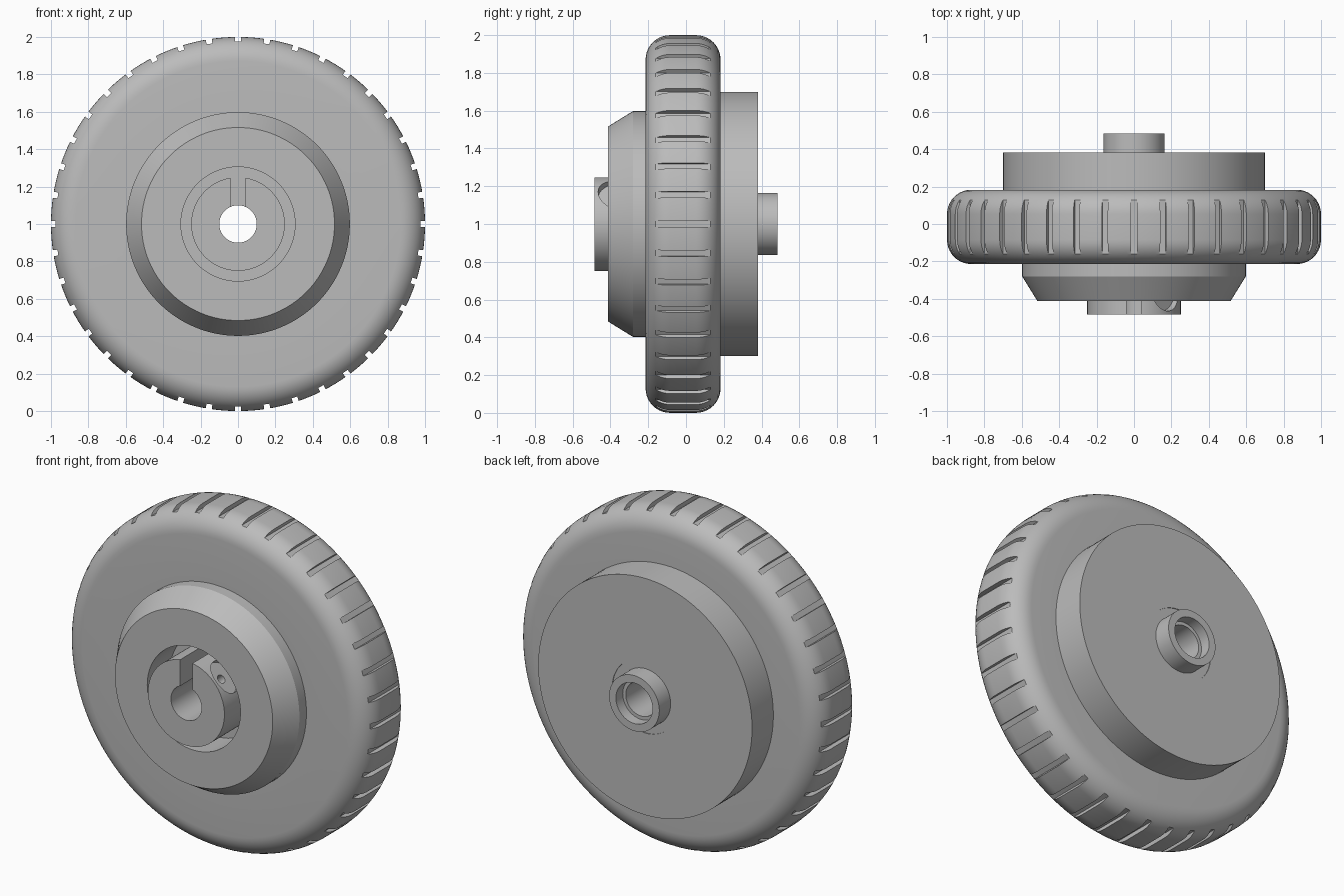
import bpy, bmesh, math
from mathutils import Matrix, Vector

if "Cube" in bpy.data.objects:
    bpy.data.objects.remove(bpy.data.objects["Cube"])

grey = bpy.data.materials.new("plain grey")
grey.use_nodes = True
grey.diffuse_color = (0.5, 0.5, 0.5, 1)
grey.node_tree.nodes["Principled BSDF"].inputs["Base Color"].default_value = (0.5, 0.5, 0.5, 1)

CENTRE = Vector((0, 0, 1))


def make_object(name, bm):
    bmesh.ops.recalc_face_normals(bm, faces=bm.faces)
    mesh = bpy.data.meshes.new(name)
    bm.to_mesh(mesh)
    bm.free()
    mesh.materials.append(grey)
    obj = bpy.data.objects.new(name, mesh)
    obj.location = CENTRE
    bpy.context.collection.objects.link(obj)
    return obj


def lathe(name, profile, steps):
    """Turn a closed (radius, y) outline about the wheel axle."""
    bm = bmesh.new()
    rings = []
    for i in range(steps):
        a = math.tau * i / steps
        rings.append([bm.verts.new((r * math.sin(a), y, r * math.cos(a))) for r, y in profile])
    n = len(profile)
    for i in range(steps):
        here, after = rings[i], rings[(i + 1) % steps]
        for j in range(n):
            k = (j + 1) % n
            bm.faces.new((here[j], here[k], after[k], after[j]))
    return make_object(name, bm)


def add_box(bm, lo, hi, angle=0):
    """Box from corner to corner, turned about the axle."""
    lo, hi = Vector(lo), Vector(hi)
    place = (Matrix.Rotation(angle, 4, 'Y') @ Matrix.Translation((lo + hi) / 2)
             @ Matrix.Diagonal((*(hi - lo), 1)))
    bmesh.ops.create_cube(bm, size=1, matrix=place)


def radial_drill(radius, start, end, y, angle):
    """Cylinder pointing outward from the axle."""
    bm = bmesh.new()
    place = Matrix.Rotation(angle, 4, 'Y') @ Matrix.Translation((0, y, (start + end) / 2))
    bmesh.ops.create_cone(bm, cap_ends=True, segments=48, radius1=radius, radius2=radius,
                          depth=end - start, matrix=place)
    return bm


def cut(obj, bm):
    cutter = make_object("cutter", bm)
    cutter.hide_render = True
    mod = obj.modifiers.new("cut", 'BOOLEAN')
    mod.operation = 'DIFFERENCE'
    mod.solver = 'EXACT'
    mod.object = cutter
    bpy.context.view_layer.objects.active = obj
    bpy.ops.object.modifier_apply(modifier=mod.name)
    bpy.data.objects.remove(cutter)


def smooth(obj):
    bpy.ops.object.select_all(action='DESELECT')
    obj.select_set(True)
    bpy.context.view_layer.objects.active = obj
    bpy.ops.object.shade_smooth_by_angle(angle=math.radians(25))


# Tyre with rounded shoulders
FRONT, BACK, ROUND = -0.214, 0.183, 0.13
outline = [(0.59, FRONT)]
for y_mid, first in ((FRONT + ROUND, -90), (BACK - ROUND, 0)):
    for i in range(11):
        a = math.radians(first + 9 * i)
        outline.append((1 - ROUND + ROUND * math.cos(a), y_mid + ROUND * math.sin(a)))
outline.append((0.59, BACK))
tyre = lathe("tyre", outline, 160)

# Tread grooves
grooves = bmesh.new()
for i in range(40):
    add_box(grooves, (-0.016, -0.3, 0.975), (0.016, 0.3, 1.1), math.tau * i / 40)
cut(tyre, grooves)
smooth(tyre)

# Hub: bored front boss in a recess, chamfered front, rear drum and rear boss
hub = lathe("hub", [
    (0.1, -0.484), (0.25, -0.484), (0.25, -0.2), (0.305, -0.2), (0.305, -0.413),
    (0.516, -0.413), (0.598, -0.28), (0.598, 0.17), (0.7, 0.17), (0.7, 0.382),
    (0.215, 0.382), (0.215, 0.378), (0.164, 0.378), (0.164, 0.484),
    (0.12, 0.484), (0.12, 0.42), (0.1, 0.42)], 128)

# Keyway through the top of the front boss
keyway = bmesh.new()
add_box(keyway, (-0.04, -0.6, 0.05), (0.04, -0.2, 0.27))
cut(hub, keyway)

# Screw seat and screw hole on the side of the front boss
cut(hub, radial_drill(0.1, 0.2, 0.275, -0.365, math.radians(47)))
cut(hub, radial_drill(0.025, 0.05, 0.25, -0.365, math.radians(47)))
smooth(hub)
